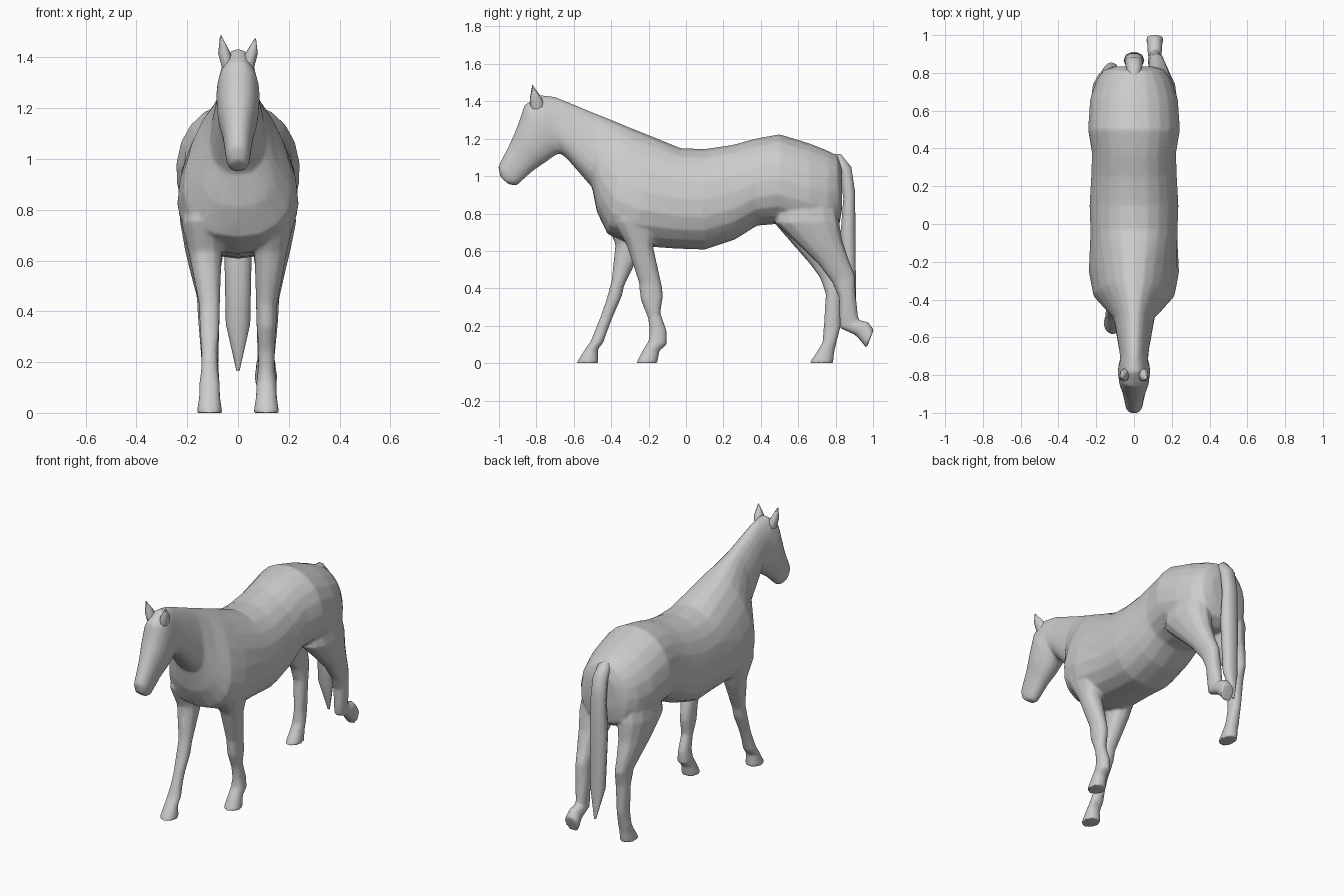
import bpy, bmesh
from math import sin, cos, pi, copysign


def soft(v, p):
    return copysign(abs(v) ** p, v)


def select(obs):
    bpy.ops.object.select_all(action='DESELECT')
    for ob in obs:
        ob.select_set(True)
    bpy.context.view_layer.objects.active = obs[0]


def smooth(ob):
    select([ob])
    bpy.ops.object.shade_smooth_by_angle(angle=pi / 3.6)


def loft(name, rings, segs=14, power=0.9):
    """Skin rounded rings: (edge A y, z, edge B y, z, half width, centre x, taper towards A)."""
    bm = bmesh.new()
    loops = []
    for y1, z1, y2, z2, w, x, taper in rings:
        loop = []
        for i in range(segs):
            t = 2 * pi * i / segs
            c, s = soft(cos(t), power), soft(sin(t), power)
            loop.append(bm.verts.new((x + c * w * (1 - taper * s),
                                      (y1 + y2) / 2 + s * (y1 - y2) / 2,
                                      (z1 + z2) / 2 + s * (z1 - z2) / 2)))
        loops.append(loop)
    for a, b in zip(loops, loops[1:]):
        for i in range(segs):
            j = (i + 1) % segs
            bm.faces.new((a[i], a[j], b[j], b[i]))
    bm.faces.new(loops[0])
    bm.faces.new(loops[-1])
    bmesh.ops.recalc_face_normals(bm, faces=bm.faces)
    me = bpy.data.meshes.new(name)
    bm.to_mesh(me)
    bm.free()
    ob = bpy.data.objects.new(name, me)
    bpy.context.collection.objects.link(ob)
    smooth(ob)
    return ob


# Body: trunk, neck and head as one skin (top y, z, bottom y, z, half width)
trunk = [
    (.835, 1.04, .835, .83, .1), (.81, 1.11, .82, .74, .16),
    (.76, 1.135, .76, .7, .2), (.66, 1.175, .66, .7, .232),
    (.5, 1.224, .5, .745, .243), (.37, 1.2, .38, .735, .222),
    (.25, 1.167, .26, .66, .226), (.1, 1.145, .1, .607, .235),
    (-.03, 1.15, -.05, .612, .23)]
neck = [
    (-.2, 1.22, -.28, .628, .228), (-.3, 1.26, -.42, .69, .205),
    (-.38, 1.293, -.477, .81, .15), (-.48, 1.333, -.503, .94, .105),
    (-.7, 1.424, -.635, 1.092, .077)]
head = [
    (-.785, 1.434, -.665, 1.117, .074), (-.863, 1.38, -.69, 1.117, .086),
    (-.898, 1.275, -.755, 1.072, .08), (-.943, 1.17, -.82, 1.027, .061),
    (-1.004, 1.05, -.905, .95, .046), (-.993, .995, -.945, .955, .032)]
body = loft("body", [r + (0, e) for part, e in ((trunk, .1), (neck, .28), (head, 0))
                     for r in part], segs=20)

# Legs: (front y, z, back y, z), paired with half widths and centre offsets
FORE_TOP, HIND_TOP = (-.36, .95, -.16, .95), (.5, 1, .77, 1.02)
FORE_W = [.07, .083, .064, .041, .04, .032, .034, .041, .041, .051]
FORE_X = [.13, .14, .128] + [.112] * 7
HIND_W = [.07, .098, .076, .056, .043, .043, .033, .039, .039, .047]
HIND_X = [.12, .132, .132, .128, .12, .115] + [.11] * 4


def leg(name, side, profile, widths, offsets):
    return loft(name, [p + (w, side * x, 0) for p, w, x in zip(profile, widths, offsets)], segs=12)


legs = [
    leg("front_leg_right", 1, [
        FORE_TOP, (-.4, .76, -.14, .77), (-.318, .635, -.175, .62),
        (-.252, .43, -.128, .41), (-.243, .34, -.122, .36),
        (-.203, .24, -.137, .27), (-.195, .17, -.102, .17), (-.2, .12, -.102, .1),
        (-.228, .075, -.142, .065), (-.267, 0, -.153, 0)], FORE_W, FORE_X),
    leg("front_leg_left", -1, [
        FORE_TOP, (-.43, .76, -.19, .73), (-.378, .635, -.24, .6),
        (-.398, .44, -.332, .41), (-.428, .33, -.342, .36),
        (-.463, .235, -.392, .245), (-.493, .16, -.417, .18), (-.508, .12, -.442, .11),
        (-.543, .07, -.472, .07), (-.587, 0, -.467, 0)], FORE_W, FORE_X),
    leg("hind_leg_left", -1, [
        HIND_TOP, (.47, .75, .82, .77), (.583, .62, .82, .65),
        (.662, .53, .843, .545), (.717, .455, .858, .465), (.747, .37, .833, .37),
        (.735, .18, .828, .2), (.729, .11, .803, .1),
        (.702, .065, .793, .06), (.658, 0, .788, 0)], HIND_W, HIND_X),
    leg("hind_leg_right", 1, [
        HIND_TOP, (.475, .75, .82, .76), (.603, .63, .835, .66),
        (.707, .53, .868, .56), (.782, .43, .903, .475), (.817, .35, .908, .36),
        (.822, .187, .923, .233), (.9, .152, .938, .228),
        (.913, .142, .974, .221), (.965, .079, 1.004, .18)], HIND_W, HIND_X)]

# Fuse body and legs into one continuous skin, soften the joints, then thin it out
select([body] + legs)
bpy.ops.object.join()
fuse = body.modifiers.new("fuse", 'REMESH')
fuse.mode, fuse.voxel_size = 'VOXEL', .008
relax = body.modifiers.new("relax", 'SMOOTH')
relax.iterations = 6
thin = body.modifiers.new("thin", 'DECIMATE')
thin.ratio = .12
bpy.ops.object.convert(target='MESH')
smooth(body)

# Tail
tail = [
    (.75, 1.06, .77, 1.122, .025), (.8, 1.04, .83, 1.118, .04), (.825, .99, .885, 1.05, .047),
    (.84, .88, .905, .92, .05), (.825, .7, .908, .7, .055), (.845, .35, .91, .35, .048),
    (.9, .165, .912, .165, .006)]
loft("tail", [r + (0, 0) for r in tail], segs=10)

# Ears
for label, s, lift in (("right", 1, -.012), ("left", -1, 0)):
    loft("ear_" + label, [
        (-.83, 1.35, -.755, 1.36, .022, s * .04, 0),
        (-.835, 1.415, -.77, 1.415, .025, s * .053, 0),
        (-.822, 1.486 + lift, -.818, 1.486 + lift, .003, s * .068, 0)], segs=8)
